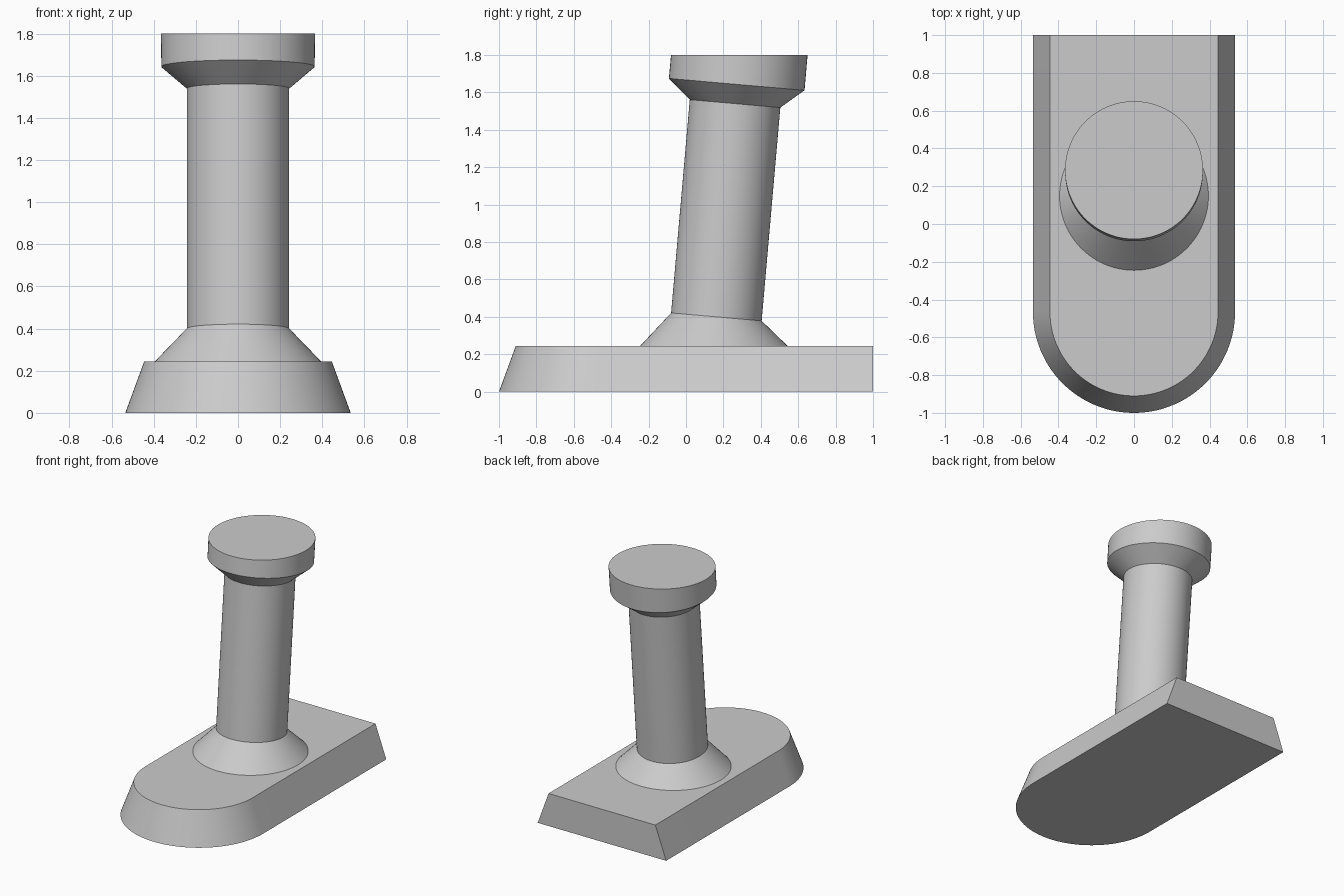
import bpy, bmesh
from math import sin, cos, pi, radians, tan

if "Cube" in bpy.data.objects:
    bpy.data.objects.remove(bpy.data.objects["Cube"])

grey = bpy.data.materials.new("grey")
grey.diffuse_color = (0.6, 0.6, 0.6, 1)
grey.use_nodes = True
grey.node_tree.nodes["Principled BSDF"].inputs["Base Color"].default_value = grey.diffuse_color


def loft(name, rings):
    """Skin a stack of matching closed rings, cap both ends, keep hard edges sharp."""
    bm = bmesh.new()
    loops = [[bm.verts.new(p) for p in ring] for ring in rings]
    n = len(loops[0])
    for a, b in zip(loops, loops[1:]):
        for i in range(n):
            j = (i + 1) % n
            bm.faces.new((a[i], a[j], b[j], b[i]))
    bm.faces.new(loops[0][::-1])
    bm.faces.new(loops[-1])
    bmesh.ops.recalc_face_normals(bm, faces=bm.faces)
    for f in bm.faces:
        f.smooth = True
    for e in bm.edges:
        e.smooth = e.calc_face_angle(0) < radians(25)
    mesh = bpy.data.meshes.new(name)
    bm.to_mesh(mesh)
    bm.free()
    mesh.materials.append(grey)
    obj = bpy.data.objects.new(name, mesh)
    bpy.context.collection.objects.link(obj)
    return obj


# Base plate: round front, square back, sloped sides
def base_outline(r, z, n=64):
    arc = [(-r * cos(pi * i / n), -0.465 - r * sin(pi * i / n), z) for i in range(n + 1)]
    return arc + [(r, 1, z), (-r, 1, z)]


loft("base_plate", [base_outline(0.535, 0), base_outline(0.445, 0.245)])

# Leaning post: flared foot, shaft, flared head with a level top
LEAN = radians(5)


def ring(z, r, lean, n=96):
    cy = 0.1625 + tan(LEAN) * (z - 0.4)
    return [(r * cos(t), cy + r * sin(t) * cos(lean), z - r * sin(t) * sin(lean))
            for t in (2 * pi * i / n for i in range(n))]


loft("leaning_post", [
    ring(0.245, 0.394, 0),
    ring(0.40, 0.243, LEAN),
    ring(1.54, 0.243, LEAN),
    ring(1.643, 0.364, LEAN),
    ring(1.80, 0.365, 0),
])
